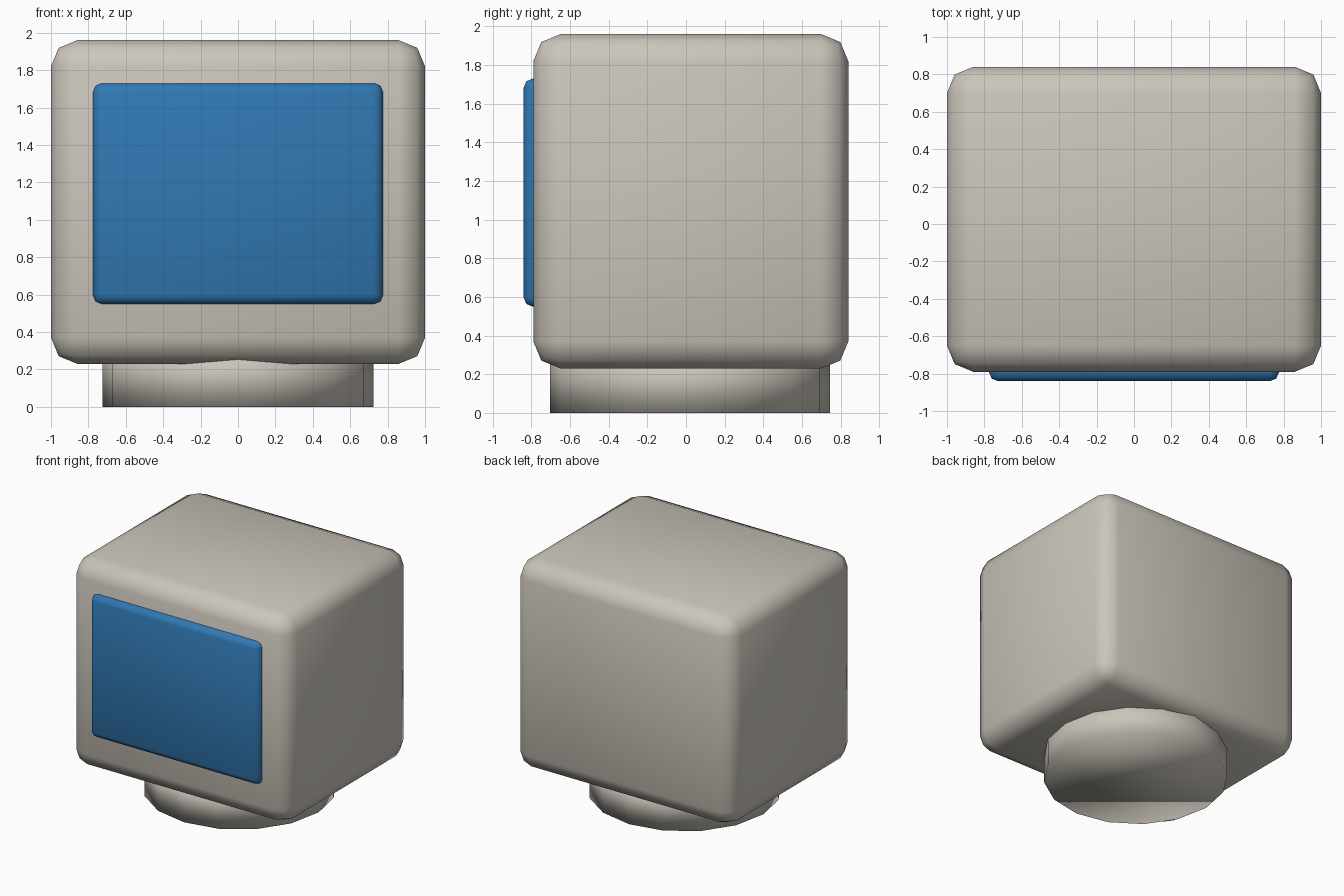
import bpy

cube = bpy.data.objects.get("Cube")
if cube:
    bpy.data.objects.remove(cube, do_unlink=True)


def make_material(name, rgb):
    mat = bpy.data.materials.new(name)
    mat.use_nodes = True
    mat.diffuse_color = (*rgb, 1)
    mat.node_tree.nodes["Principled BSDF"].inputs["Base Color"].default_value = (*rgb, 1)
    return mat


def finish(obj, name, mat):
    obj.name = name
    obj.data.materials.append(mat)
    obj.data.shade_smooth()
    return obj


def rounded_box(name, low, high, bevel, mat):
    """Box between two corners with a two-step rounded edge."""
    centre = [(a + b) / 2 for a, b in zip(low, high)]
    bpy.ops.mesh.primitive_cube_add(size=1, location=centre)
    obj = bpy.context.object
    obj.scale = [b - a for a, b in zip(low, high)]
    bpy.ops.object.transform_apply(location=False, rotation=False, scale=True)
    mod = obj.modifiers.new("rounded_edges", "BEVEL")
    mod.width = bevel
    mod.segments = 2
    return finish(obj, name, mat)


casing = make_material("warm_grey", (0.60, 0.565, 0.50))
glass = make_material("screen_blue", (0.03, 0.19, 0.45))

# Monitor housing and its raised screen
rounded_box("housing", (-1, -0.79, 0.23), (1, 0.84, 1.96), 0.14, casing)
rounded_box("screen", (-0.775, -0.84, 0.55), (0.775, -0.66, 1.73), 0.047, glass)

# Round foot, reaching slightly into the housing
bpy.ops.mesh.primitive_cylinder_add(vertices=16, radius=0.725, depth=0.32,
                                    location=(0, 0.02, 0.16))
finish(bpy.context.object, "foot", casing)
